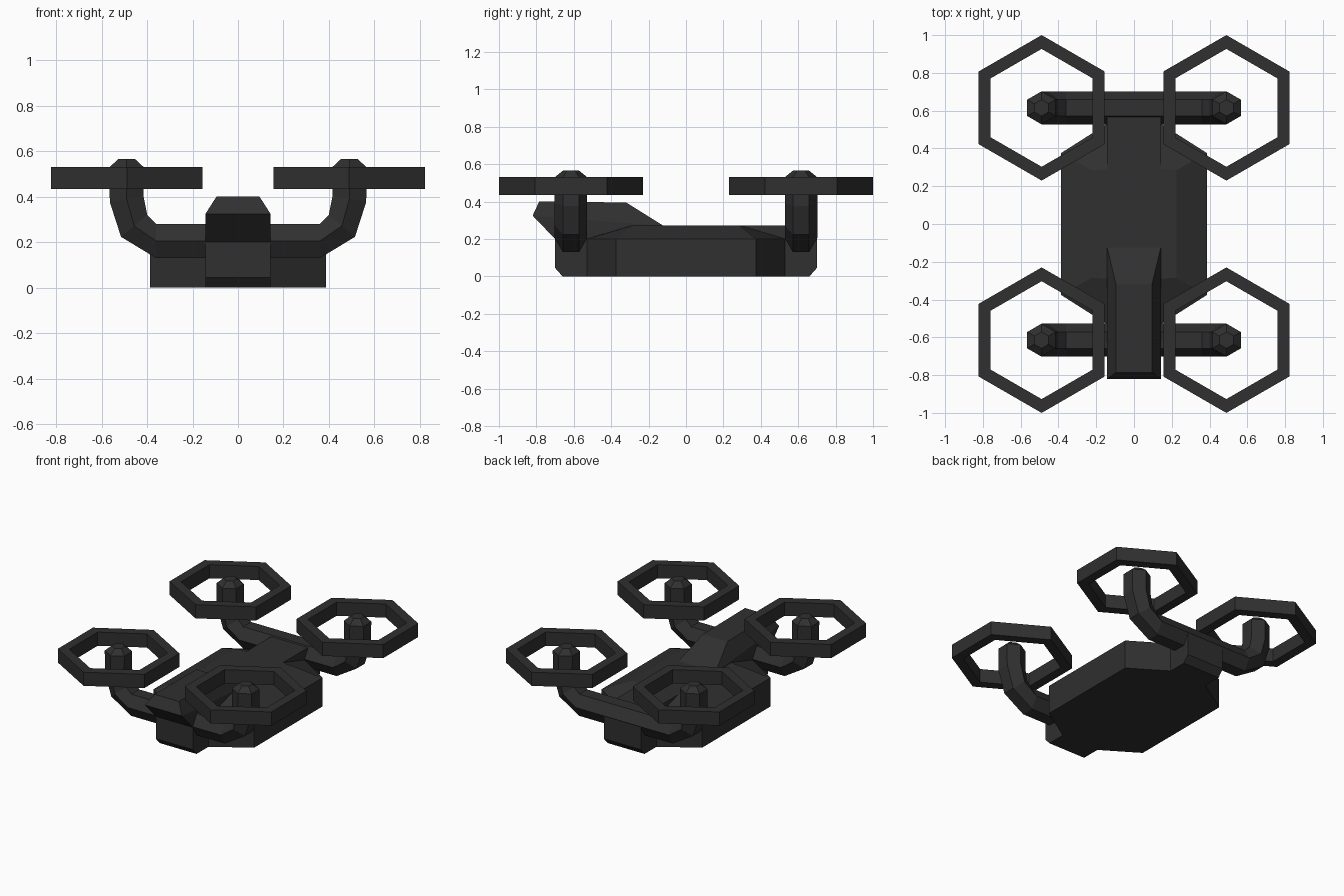
import bpy, bmesh
from math import sin, cos, pi, radians

cube = bpy.data.objects.get("Cube")
if cube:
    bpy.data.objects.remove(cube)

dark = bpy.data.materials.new("charcoal")
dark.use_nodes = True
tone = (0.029, 0.029, 0.029, 1)
dark.diffuse_color = tone
dark.node_tree.nodes["Principled BSDF"].inputs["Base Color"].default_value = tone


def loft(name, rings, closed=False):
    """Skin equal-sided rings; cap the ends, or join last to first when closed."""
    bm = bmesh.new()
    loops = [[bm.verts.new(p) for p in ring] for ring in rings]
    n = len(loops[0])
    pairs = list(zip(loops, loops[1:]))
    if closed:
        pairs.append((loops[-1], loops[0]))
    else:
        bm.faces.new(loops[0])
        bm.faces.new(loops[-1])
    for a, b in pairs:
        for i in range(n):
            j = (i + 1) % n
            bm.faces.new((a[i], a[j], b[j], b[i]))
    bmesh.ops.recalc_face_normals(bm, faces=bm.faces)
    mesh = bpy.data.meshes.new(name)
    bm.to_mesh(mesh)
    bm.free()
    mesh.materials.append(dark)
    obj = bpy.data.objects.new(name, mesh)
    bpy.context.collection.objects.link(obj)
    return obj


def octagon(x, y, xn, yn, z):
    """Plan outline: full width x up to y, narrowing to xn at yn."""
    quarter = [(x, y), (xn, yn)]
    back = quarter + [(-a, b) for a, b in reversed(quarter)]
    return [(a, b, z) for a, b in back] + [(-a, -b, z) for a, b in back]


def rect(w, y0, z0, y1, z1):
    return [(-w, y0, z0), (w, y0, z0), (w, y1, z1), (-w, y1, z1)]


def hexagon(r, cx, cy, z):
    return [(cx + r * sin(k * pi / 3), cy + r * cos(k * pi / 3), z) for k in range(6)]


# Hull with a shallow hipped deck
loft("hull", [octagon(0.387, 0.375, 0.143, 0.53, 0),
              octagon(0.387, 0.375, 0.143, 0.53, 0.2),
              octagon(0.225, 0.285, 0.143, 0.29, 0.272)])

# Central spine with chamfered ends, extruded across x
profile = [(-0.7, 0.2), (-0.7, 0.045), (-0.66, 0), (0.66, 0), (0.7, 0.045),
           (0.7, 0.2), (0.655, 0.272), (-0.2, 0.272), (-0.25, 0.2)]
loft("spine", [[(x, y, z) for y, z in profile] for x in (-0.143, 0.143)])

# Wedge-shaped head overhanging the front
loft("head", [rect(0.143, -0.7, 0.2, -0.12, 0.2),
              rect(0.143, -0.82, 0.325, -0.12, 0.27),
              rect(0.095, -0.785, 0.4, -0.32, 0.395)])

# Arm stations: x, z, tilt in degrees, section scale
stations = [(0, 0.205, 0, 1), (0.36, 0.205, 0, 1), (0.457, 0.272, 50, 1),
            (0.49, 0.39, 80, 1), (0.49, 0.53, 90, 1), (0.49, 0.565, 90, 0.5)]


def arm_section(side, cy, x, z, tilt, scale):
    t = radians(tilt)
    ring = []
    for k in range(6):
        across = 0.087 * scale * cos(k * pi / 3)
        up = 0.087 * scale * sin(k * pi / 3)
        ring.append((side * (x - up * sin(t)), cy + across, z + up * cos(t)))
    return ring


# Four bent arms, each carrying a hexagonal guard ring
for end, cy in (("front", -0.615), ("back", 0.615)):
    for word, side in (("left", 1), ("right", -1)):
        loft(f"{end}_{word}_arm", [arm_section(side, cy, *s) for s in stations])
        cx = 0.489 * side
        loft(f"{end}_{word}_rotor_guard",
             [hexagon(0.385, cx, cy, 0.435), hexagon(0.385, cx, cy, 0.53),
              hexagon(0.312, cx, cy, 0.53), hexagon(0.312, cx, cy, 0.435)], closed=True)
